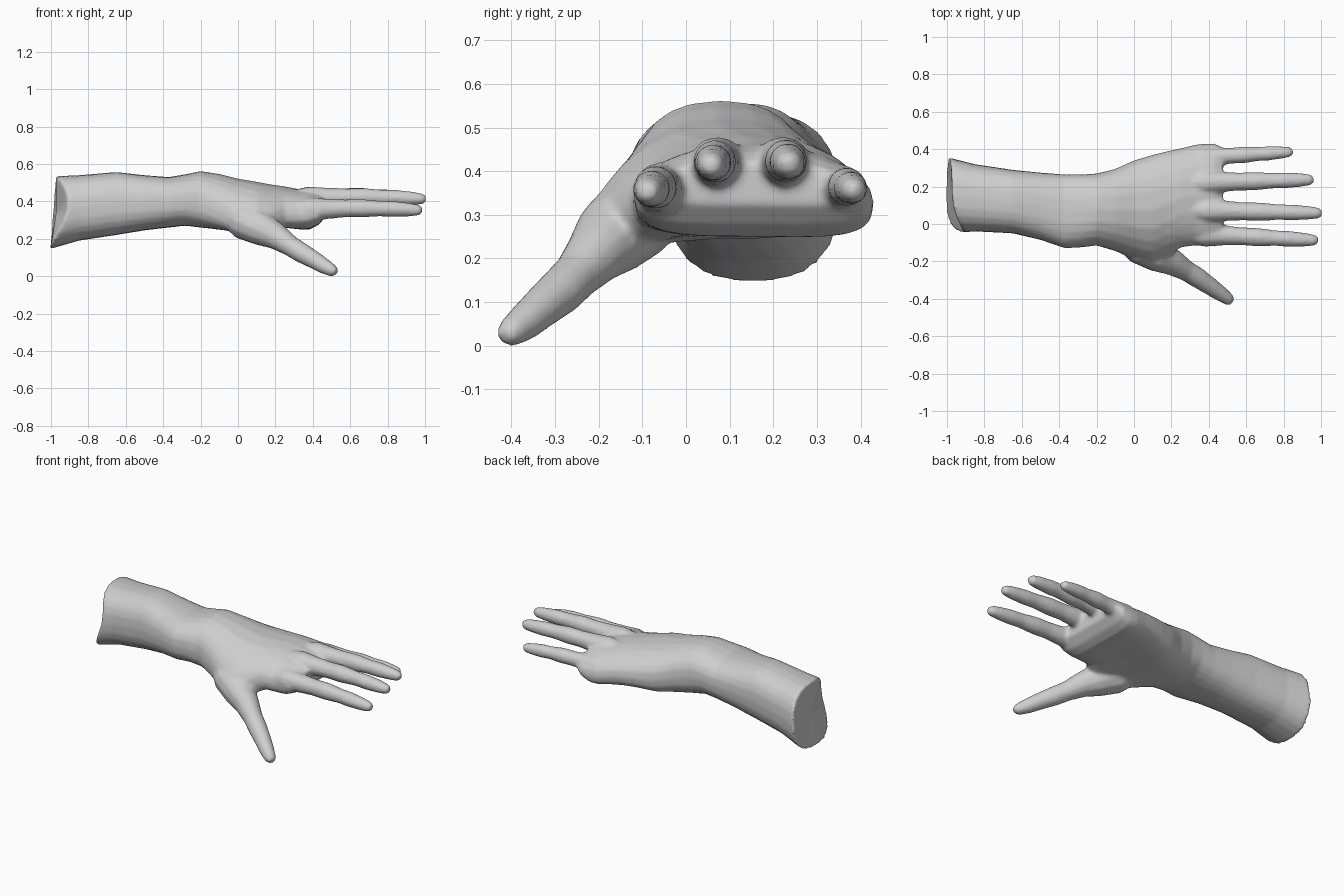
import bpy, bmesh, math
from mathutils import Vector

cube = bpy.data.objects.get("Cube")
if cube:
    bpy.data.objects.remove(cube, do_unlink=True)

skin = bpy.data.materials.new("light grey")
skin.use_nodes = True
grey = (0.62, 0.62, 0.62, 1)
skin.diffuse_color = grey
skin.node_tree.nodes["Principled BSDF"].inputs["Base Color"].default_value = grey

bm = bmesh.new()


def loft(rings):
    """Skin a list of equal rings into a closed body."""
    loops = [[bm.verts.new(p) for p in ring] for ring in rings]
    n = len(loops[0])
    for a, b in zip(loops, loops[1:]):
        for i in range(n):
            j = (i + 1) % n
            bm.faces.new((a[i], a[j], b[j], b[i]))
    ends = [bm.faces.new(loops[0]), bm.faces.new(loops[-1])]
    bmesh.ops.poke(bm, faces=ends)


def section(x, y0, y1, z0, z1, thumb_drop, edge_drop, n=24):
    """Rounded cross-section whose sides sag toward thumb and little finger."""
    ring = []
    for i in range(n):
        a = math.tau * i / n
        c, s = (math.copysign(abs(v) ** 0.8, v) for v in (math.cos(a), math.sin(a)))
        y = (y0 + y1) / 2 + c * (y1 - y0) / 2
        z = (z0 + z1) / 2 + s * (z1 - z0) / 2
        z -= (thumb_drop if c < 0 else edge_drop) * c * c
        ring.append(Vector((x, y, z)))
    return ring


def tube(points, sides=12):
    """Tube through (x, y, z, radius) points."""
    pos = [Vector(p[:3]) for p in points]
    rings = []
    for i, p in enumerate(pos):
        along = (pos[min(i + 1, len(pos) - 1)] - pos[max(i - 1, 0)]).normalized()
        side = along.cross(Vector((0, 0, 1))).normalized()
        up = side.cross(along)
        angles = [math.tau * k / sides for k in range(sides)]
        rings.append([p + points[i][3] * (side * math.cos(a) + up * math.sin(a))
                      for a in angles])
    loft(rings)


# Forearm, wrist and palm: x, y range, z range, sag on each side
profile = [
    (-1.005, -0.045, 0.355, 0.145, 0.535, 0.00, 0.00),
    (-0.85, -0.04, 0.32, 0.19, 0.54, 0.00, 0.00),
    (-0.65, -0.05, 0.29, 0.22, 0.557, 0.00, 0.00),
    (-0.50, -0.085, 0.275, 0.245, 0.54, 0.00, 0.00),
    (-0.37, -0.13, 0.265, 0.26, 0.53, 0.00, 0.00),
    (-0.28, -0.125, 0.265, 0.27, 0.545, 0.01, 0.00),
    (-0.20, -0.115, 0.27, 0.26, 0.562, 0.02, 0.01),
    (-0.10, -0.145, 0.295, 0.25, 0.547, 0.05, 0.02),
    (0.00, -0.19, 0.34, 0.245, 0.522, 0.09, 0.03),
    (0.10, -0.22, 0.37, 0.255, 0.505, 0.11, 0.03),
    (0.18, -0.18, 0.39, 0.26, 0.49, 0.08, 0.03),
    (0.25, -0.125, 0.405, 0.26, 0.48, 0.04, 0.035),
    (0.33, -0.115, 0.425, 0.252, 0.465, 0.03, 0.04),
    (0.38, -0.12, 0.43, 0.25, 0.458, 0.02, 0.035),
    (0.43, -0.12, 0.43, 0.275, 0.445, 0.02, 0.03),
    (0.475, -0.10, 0.41, 0.325, 0.42, 0.01, 0.02),
]
rings = [section(*row) for row in profile]
# Slanted end of the forearm, notched on the thumb side
for p in rings[0]:
    a = math.atan2(p.z - 0.34, p.y - 0.155)
    notch = 0.075 * max(0, math.cos(a - math.radians(170))) ** 3
    p.x += notch + 0.016 * (1 + math.sin(a))
loft(rings)

# Fingers: knuckle, tip and thickness
finger_shape = [(0, 0.05), (0.15, 0.066), (0.28, 0.055), (0.42, 0.048),
                (0.54, 0.050), (0.68, 0.042), (0.78, 0.043), (0.90, 0.037),
                (0.97, 0.030), (1, 0.018)]
fingers = [
    ((0.28, -0.05, 0.35), (0.985, -0.088, 0.352), 1.0),
    ((0.28, 0.075, 0.408), (1.005, 0.058, 0.412), 1.0),
    ((0.28, 0.22, 0.408), (0.96, 0.237, 0.415), 1.0),
    ((0.28, 0.35, 0.35), (0.85, 0.386, 0.355), 0.9),
]
for base, tip, thick in fingers:
    path = []
    for t, r in finger_shape:
        p = Vector(base).lerp(Vector(tip), t)
        p.z += 0.012 * math.sin(math.pi * t)
        path.append((*p, r * thick))
    tube(path)

# Thumb, flowing out of the fleshy base of the palm
tube([
    (-0.08, -0.06, 0.35, 0.06),
    (0.03, -0.115, 0.295, 0.10),
    (0.13, -0.167, 0.252, 0.092),
    (0.21, -0.207, 0.21, 0.071),
    (0.28, -0.25, 0.162, 0.056),
    (0.34, -0.287, 0.125, 0.055),
    (0.41, -0.335, 0.085, 0.048),
    (0.46, -0.37, 0.054, 0.043),
    (0.505, -0.402, 0.030, 0.034),
    (0.525, -0.415, 0.020, 0.020),
])

# Blend all parts into one continuous skin
bmesh.ops.recalc_face_normals(bm, faces=bm.faces)
mesh = bpy.data.meshes.new("hand_and_forearm")
bm.to_mesh(mesh)
bm.free()
mesh.materials.append(skin)
hand = bpy.data.objects.new("hand_and_forearm", mesh)
bpy.context.collection.objects.link(hand)
remesh = hand.modifiers.new("blend", "REMESH")
remesh.mode = "VOXEL"
remesh.voxel_size = 0.01
remesh.use_smooth_shade = True
soften = hand.modifiers.new("soften", "SMOOTH")
soften.factor = 0.5
soften.iterations = 6
